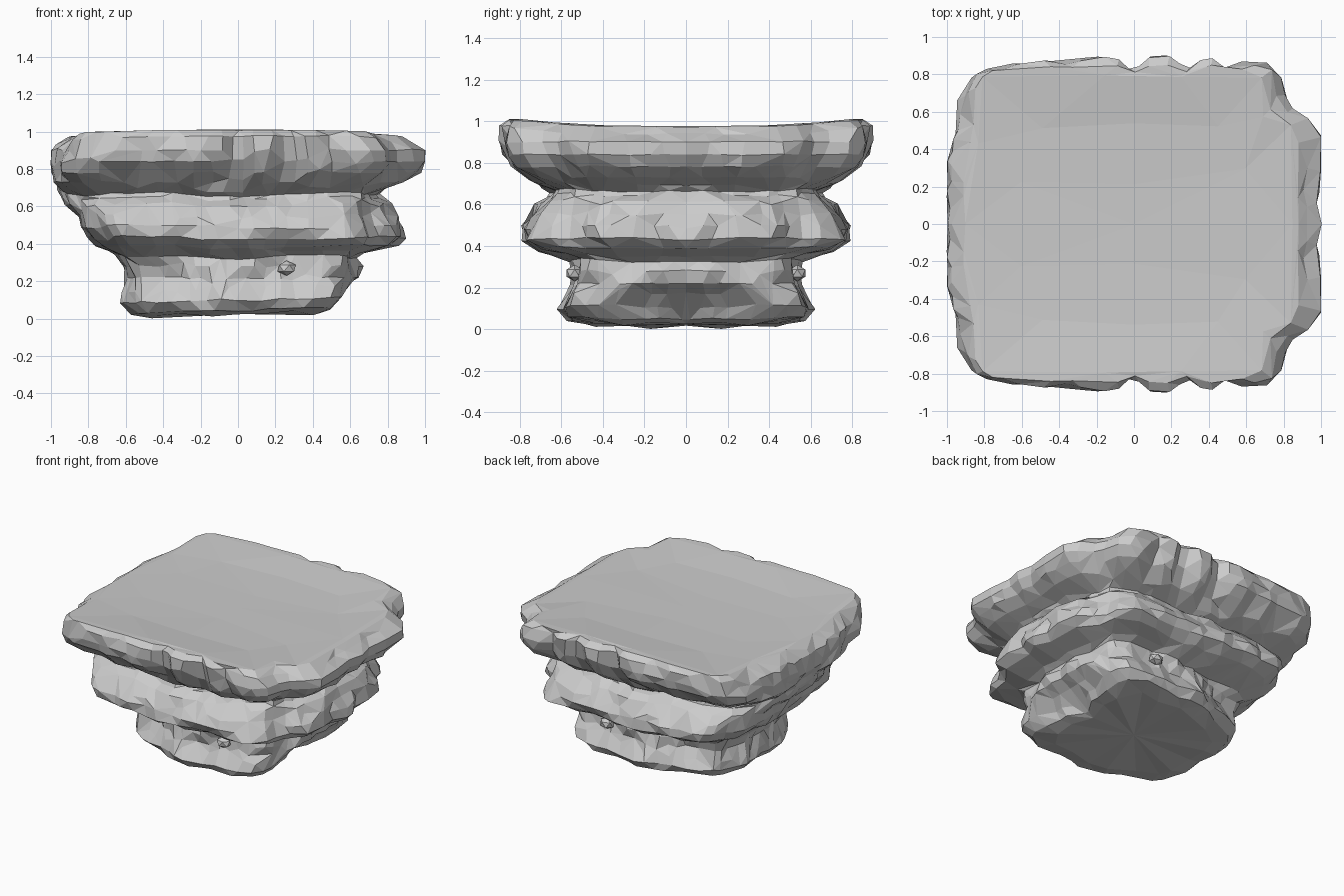
import bpy, bmesh, math
from mathutils import Vector, noise

if "Cube" in bpy.data.objects:
    bpy.data.objects.remove(bpy.data.objects["Cube"])

SEG = 112
# z, left reach, right reach, half depth, squareness left, squareness right
RINGS = [
    # base block
    (0.025, 0.48, 0.45, 0.47, 4, 4), (0.045, 0.58, 0.54, 0.57, 5, 5),
    (0.10, 0.62, 0.58, 0.61, 6, 6), (0.16, 0.62, 0.60, 0.58, 6, 6),
    (0.22, 0.61, 0.62, 0.55, 6, 5), (0.28, 0.62, 0.63, 0.54, 6, 5),
    (0.33, 0.66, 0.62, 0.53, 5, 4.5),
    # middle layer
    (0.355, 0.70, 0.67, 0.60, 4.5, 4), (0.385, 0.75, 0.82, 0.69, 4.5, 4),
    (0.43, 0.78, 0.87, 0.77, 4.5, 4), (0.49, 0.82, 0.86, 0.78, 4.5, 4),
    (0.55, 0.86, 0.83, 0.75, 4, 4), (0.61, 0.90, 0.80, 0.70, 3.6, 4),
    (0.645, 0.92, 0.75, 0.645, 3.2, 4),
    # top slab
    (0.665, 0.93, 0.74, 0.63, 3.2, 4), (0.69, 0.95, 0.79, 0.69, 3.6, 4.5),
    (0.73, 0.98, 0.88, 0.76, 4.5, 5), (0.78, 1.0, 0.96, 0.82, 5.5, 6),
    (0.84, 0.995, 1.0, 0.86, 6, 6), (0.90, 0.98, 0.98, 0.885, 6, 6),
    (0.95, 0.95, 0.93, 0.885, 6, 6), (0.985, 0.91, 0.88, 0.85, 6, 6),
    (0.99, 0.86, 0.84, 0.79, 6, 6), (0.978, 0.60, 0.60, 0.55, 5, 5),
    (0.975, 0.25, 0.25, 0.25, 4, 4),
]
# worn grooves on the long sides of the slab: x, width, depth
GROOVES = [(0, 0.07, 0.06), (0.28, 0.06, 0.06), (0.52, 0.07, 0.025),
           (-0.35, 0.06, 0.02), (-0.75, 0.3, 0.03)]


def bump(v, centre, width):
    return math.exp(-((v - centre) / width) ** 2)


def ramp(v, lo, hi):
    return min(1, max(0, (v - lo) / (hi - lo)))


def outline_point(ring, t):
    z, xl, xr, yd, nl, nr = ring
    c, s = math.cos(t), math.sin(t)
    n = nr if c > 0 else nl
    r = (abs(c) ** n + abs(s) ** n) ** (-1 / n)
    a = math.degrees(math.atan2(abs(s), c))
    slab = ramp(z, 0.68, 0.78)
    base = 1 - ramp(z, 0.24, 0.36)
    middle = ramp(z, 0.34, 0.42) * (1 - ramp(z, 0.58, 0.66))
    # broken corners and worn hollows on each layer
    r *= 1 - slab * (0.12 * bump(a, 41, 7) + 0.05 * bump(a, 148, 8) - 0.04 * bump(a, 132, 6))
    r *= 1 - base * (0.19 * bump(a, 127, 20) + 0.06 * bump(a, 70, 14))
    r *= 1 - 0.2 * (1 - ramp(z, 0.08, 0.22)) * bump(a, 0, 28)
    r *= 1 - middle * (0.09 * bump(a, 40, 9) + 0.03 * bump(a, 75, 9))
    x, y = c * r * (xr if c > 0 else xl), abs(s) * r * yd
    edge = ramp(y / yd, 0.75, 0.95)
    rim = 1 if z < 0.96 else 0.6
    y -= rim * slab * edge * sum(d * bump(x, gx, w) for gx, w, d in GROOVES)
    # rock roughness, mirrored front to back
    if 0.04 < z < 0.97 and yd > 0.56 or 0.1 < z < 0.35:
        p = Vector((x * 5, y * 5, z * 6 + 3))
        d = 0.045 * noise.noise(p) + 0.03 * noise.noise(p * 2.3)
        k = 1 + d / math.hypot(x, y)
        x, y = x * k, y * k
    # wavy seams, tilted underside, raised front and back rim
    zz = z
    if 0.3 < z < 0.72:
        zz += 0.03 * (abs(x) - 0.35) * edge + 0.02 * noise.noise(Vector((x * 4, y * 3, 1)))
    if z < 0.2:
        zz += 0.022 * x - 0.004 + 0.02 * noise.noise(Vector((x * 5, y * 5, 7)))
    if z > 0.94:
        zz += 0.025 * (y / 0.85) ** 3 - 0.02 * abs(x) ** 3
    return Vector((min(1, max(-1, x)), math.copysign(y, s), max(0, zz)))


bm = bmesh.new()
loops = [[bm.verts.new(outline_point(r, 2 * math.pi * (i + 0.5) / SEG)) for i in range(SEG)]
         for r in RINGS]
for lo, hi in zip(loops, loops[1:]):
    for i in range(SEG):
        j = (i + 1) % SEG
        bm.faces.new((lo[i], lo[j], hi[j], hi[i]))
for loop, z, flip in ((loops[0], 0.025, True), (loops[-1], 0.975, False)):
    mid = bm.verts.new((0, 0, z))
    for i in range(SEG):
        a, b = loop[i], loop[(i + 1) % SEG]
        bm.faces.new((b, a, mid) if flip else (a, b, mid))
bmesh.ops.recalc_face_normals(bm, faces=bm.faces[:])
me = bpy.data.meshes.new("layered_rock")
bm.to_mesh(me)
bm.free()
rock = bpy.data.objects.new("layered_rock", me)
bpy.context.collection.objects.link(rock)

# reduce to irregular flat facets
dec = rock.modifiers.new("facets", 'DECIMATE')
dec.ratio = 0.35
dec.use_symmetry = True
dec.symmetry_axis = 'Y'

# small pebbles stuck to the base, front and back
for side, name in ((-1, "pebble_front"), (1, "pebble_back")):
    bpy.ops.mesh.primitive_ico_sphere_add(subdivisions=1, radius=0.05,
                                          location=(0.26, side * 0.535, 0.27))
    pebble = bpy.context.object
    pebble.name = name
    pebble.scale = (1.1, 0.9, 0.8)
